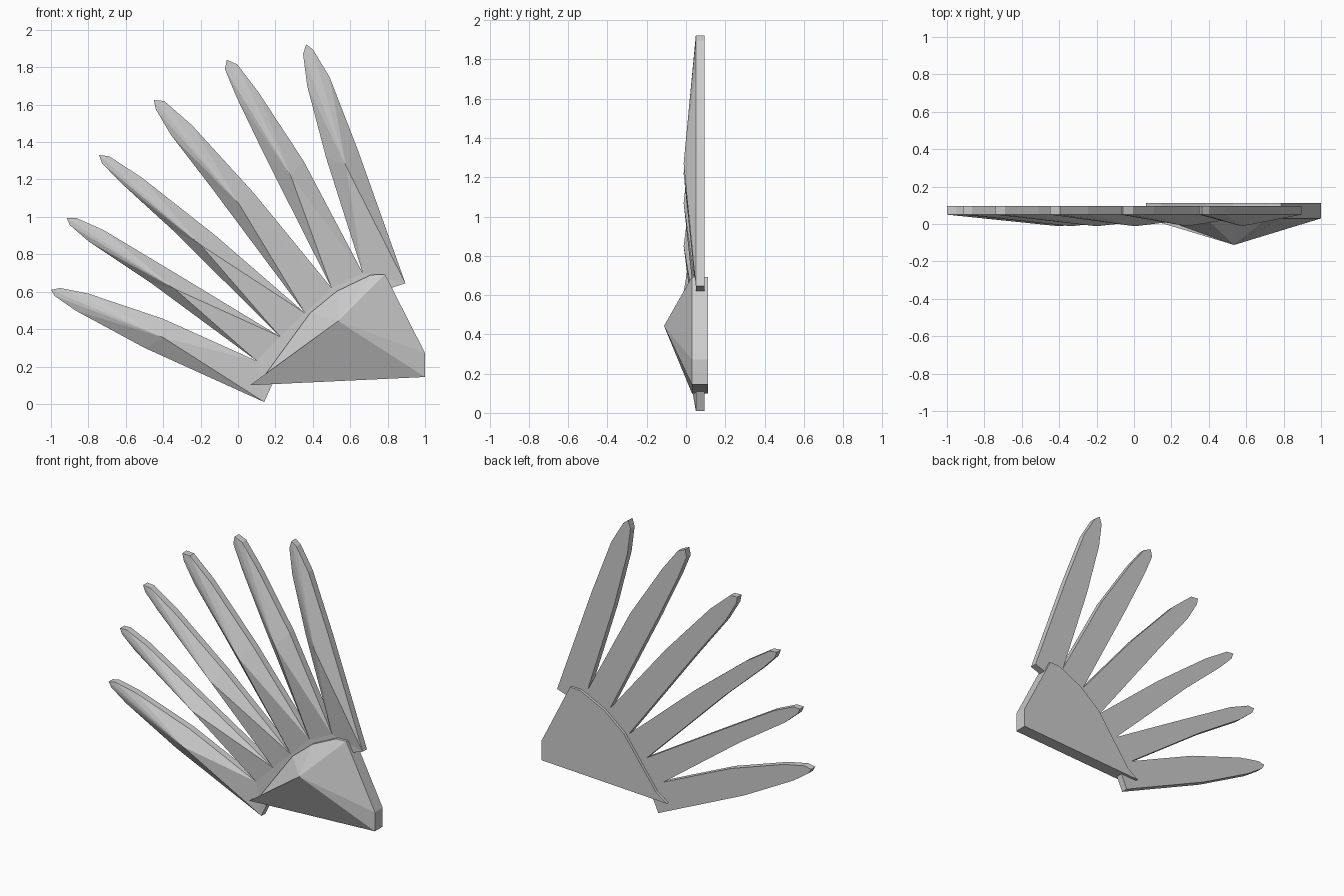
import bpy, bmesh


def finish(name, bm):
    bmesh.ops.recalc_face_normals(bm, faces=bm.faces)
    mesh = bpy.data.meshes.new(name)
    bm.to_mesh(mesh)
    bm.free()
    bpy.context.collection.objects.link(bpy.data.objects.new(name, mesh))


def ring(bm, pts, y):
    return [bm.verts.new((x, y, z)) for x, z in pts]


def fan(bm, verts, apex):
    # raised facets from an outline to one high point
    a = bm.verts.new(apex)
    for i, v in enumerate(verts):
        bm.faces.new((v, verts[(i + 1) % len(verts)], a))


def slab_back(bm, front, pts, y):
    # side walls and flat back behind a front outline
    back = ring(bm, pts, y)
    n = len(pts)
    for i in range(n):
        j = (i + 1) % n
        bm.faces.new((front[i], front[j], back[j], back[i]))
    bm.faces.new(back)


# Feather roots, from the lowest feather to the highest
roots = [(0.14, 0.01), (0.10, 0.23), (0.225, 0.36), (0.358, 0.486),
         (0.50, 0.62), (0.667, 0.70), (0.895, 0.645)]
# Each feather: lower edge, tip, upper edge, then the ridge high point
feathers = [
    [(-0.50, 0.30), (-0.87, 0.50), (-0.98, 0.577), (-1.0, 0.61),
     (-0.95, 0.62), (-0.80, 0.59), (-0.40, 0.455), (-0.40, 0.355)],
    [(-0.47, 0.65), (-0.80, 0.87), (-0.90, 0.957), (-0.915, 0.993),
     (-0.866, 0.995), (-0.72, 0.93), (-0.27, 0.66), (-0.337, 0.614)],
    [(-0.35, 0.93), (-0.63, 1.186), (-0.727, 1.287), (-0.743, 1.33),
     (-0.69, 1.325), (-0.51, 1.207), (-0.12, 0.90), (-0.20, 0.85)],
    [(-0.14, 1.154), (-0.36, 1.44), (-0.44, 1.576), (-0.45, 1.624),
     (-0.395, 1.62), (-0.246, 1.49), (0.085, 1.127), (0.005, 1.07)],
    [(0.144, 1.325), (-0.01, 1.645), (-0.07, 1.79), (-0.06, 1.84),
     (-0.005, 1.816), (0.107, 1.67), (0.35, 1.30), (0.283, 1.218)],
    [(0.47, 1.32), (0.37, 1.70), (0.348, 1.87), (0.364, 1.923),
     (0.40, 1.896), (0.49, 1.747), (0.64, 1.36), (0.578, 1.27)],
]
heel = [(0.79, 0.61), (0.19, 0.12)]

# Feather fan: six ridged feathers joined at a flat hub
bm = bmesh.new()
root_verts = ring(bm, roots, 0.05)
heel_verts = ring(bm, heel, 0.05)
outline, front = [roots[0]], [root_verts[0]]
for i, pts in enumerate(feathers):
    edge = ring(bm, pts[:-1], 0.05)
    x, z = pts[-1]
    fan(bm, [root_verts[i]] + edge + [root_verts[i + 1]], (x, -0.012, z))
    front += edge + [root_verts[i + 1]]
    outline += pts[:-1] + [roots[i + 1]]
bm.faces.new(root_verts + heel_verts)
slab_back(bm, front + heel_verts, outline + heel, 0.095)
finish("feather_fan", bm)

# Wing base: faceted pyramid plate over the feather roots
base = [(0.064, 0.10), (0.144, 0.155), (0.385, 0.486), (0.53, 0.604),
        (0.71, 0.69), (0.786, 0.693), (1.0, 0.272), (1.0, 0.144)]
bm = bmesh.new()
front = ring(bm, base, 0.03)
fan(bm, front, (0.535, -0.112, 0.443))
slab_back(bm, front, base, 0.113)
finish("wing_base", bm)
